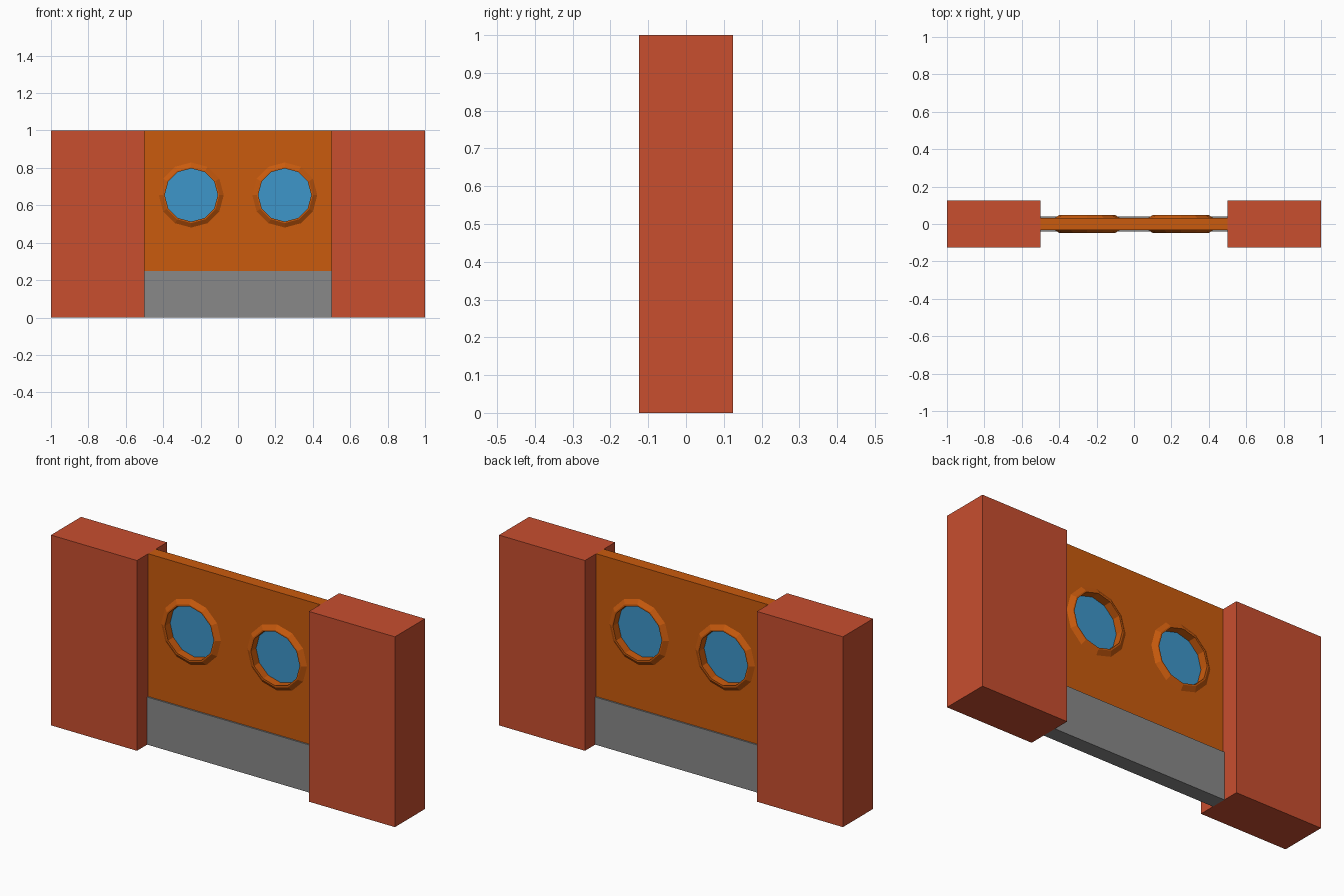
import bpy, bmesh, math

if "Cube" in bpy.data.objects:
    bpy.data.objects.remove(bpy.data.objects["Cube"])

def material(name, rgb):
    m = bpy.data.materials.new(name)
    m.diffuse_color = (*rgb, 1)
    m.use_nodes = True
    m.node_tree.nodes["Principled BSDF"].inputs["Base Color"].default_value = m.diffuse_color
    return m

RED = material("brick red", (0.58, 0.077, 0.028))
ORANGE = material("door orange", (0.59, 0.104, 0.004))
GREY = material("plinth grey", (0.25, 0.25, 0.25))
BLUE = material("glass blue", (0.047, 0.305, 0.59))

def make(name, bm, mat):
    bmesh.ops.recalc_face_normals(bm, faces=bm.faces)
    me = bpy.data.meshes.new(name)
    bm.to_mesh(me)
    bm.free()
    me.materials.append(mat)
    ob = bpy.data.objects.new(name, me)
    bpy.context.collection.objects.link(ob)
    return ob

def box(name, x0, x1, half_y, z0, z1, mat):
    bm = bmesh.new()
    bmesh.ops.create_cube(bm, size=1)
    for v in bm.verts:
        v.co = ((x0 + x1) / 2 + v.co.x * (x1 - x0), v.co.y * 2 * half_y,
                (z0 + z1) / 2 + v.co.z * (z1 - z0))
    return make(name, bm, mat)

SIDES, WIN_Z = 12, 0.655

def loop(bm, cx, r, y):
    return [bm.verts.new((cx + r * math.cos(2 * math.pi * i / SIDES), y,
                          WIN_Z + r * math.sin(2 * math.pi * i / SIDES)))
            for i in range(SIDES)]

def disc(name, cx, r, half_y, mat):
    bm = bmesh.new()
    a, b = loop(bm, cx, r, -half_y), loop(bm, cx, r, half_y)
    bm.faces.new(a)
    bm.faces.new(b)
    for i in range(SIDES):
        j = (i + 1) % SIDES
        bm.faces.new((a[i], a[j], b[j], b[i]))
    return make(name, bm, mat)

def lathe_ring(name, cx, profile, mat):
    bm = bmesh.new()
    loops = [loop(bm, cx, r, y) for r, y in profile]
    for a, b in zip(loops, loops[1:] + loops[:1]):
        for i in range(SIDES):
            j = (i + 1) % SIDES
            bm.faces.new((a[i], a[j], b[j], b[i]))
    return make(name, bm, mat)

# Side pillars
box("left_pillar", -1, -0.5, 0.125, 0, 1, RED)
box("right_pillar", 0.5, 1, 0.125, 0, 1, RED)

# Door panel and plinth
box("plinth", -0.5, 0.5, 0.04, 0, 0.25, GREY)
panel = box("panel", -0.5, 0.5, 0.032, 0.25, 1, ORANGE)

# Portholes: hole, bevelled rim on both sides, glass in the middle
rim = [(0.174, -0.032), (0.15, -0.048), (0.142, -0.048),
       (0.142, 0.048), (0.15, 0.048), (0.174, 0.032)]
for side, cx in (("left", -0.25), ("right", 0.25)):
    cutter = disc(side + "_cutter", cx, 0.158, 0.2, ORANGE)
    cutter.hide_render = True
    mod = panel.modifiers.new("hole", 'BOOLEAN')
    mod.operation = 'DIFFERENCE'
    mod.solver = 'EXACT'
    mod.object = cutter
    bpy.context.view_layer.objects.active = panel
    bpy.ops.object.modifier_apply(modifier=mod.name)
    bpy.data.objects.remove(cutter)
    lathe_ring(side + "_window_rim", cx, rim, ORANGE)
    disc(side + "_window_glass", cx, 0.142, 0.004, BLUE)
